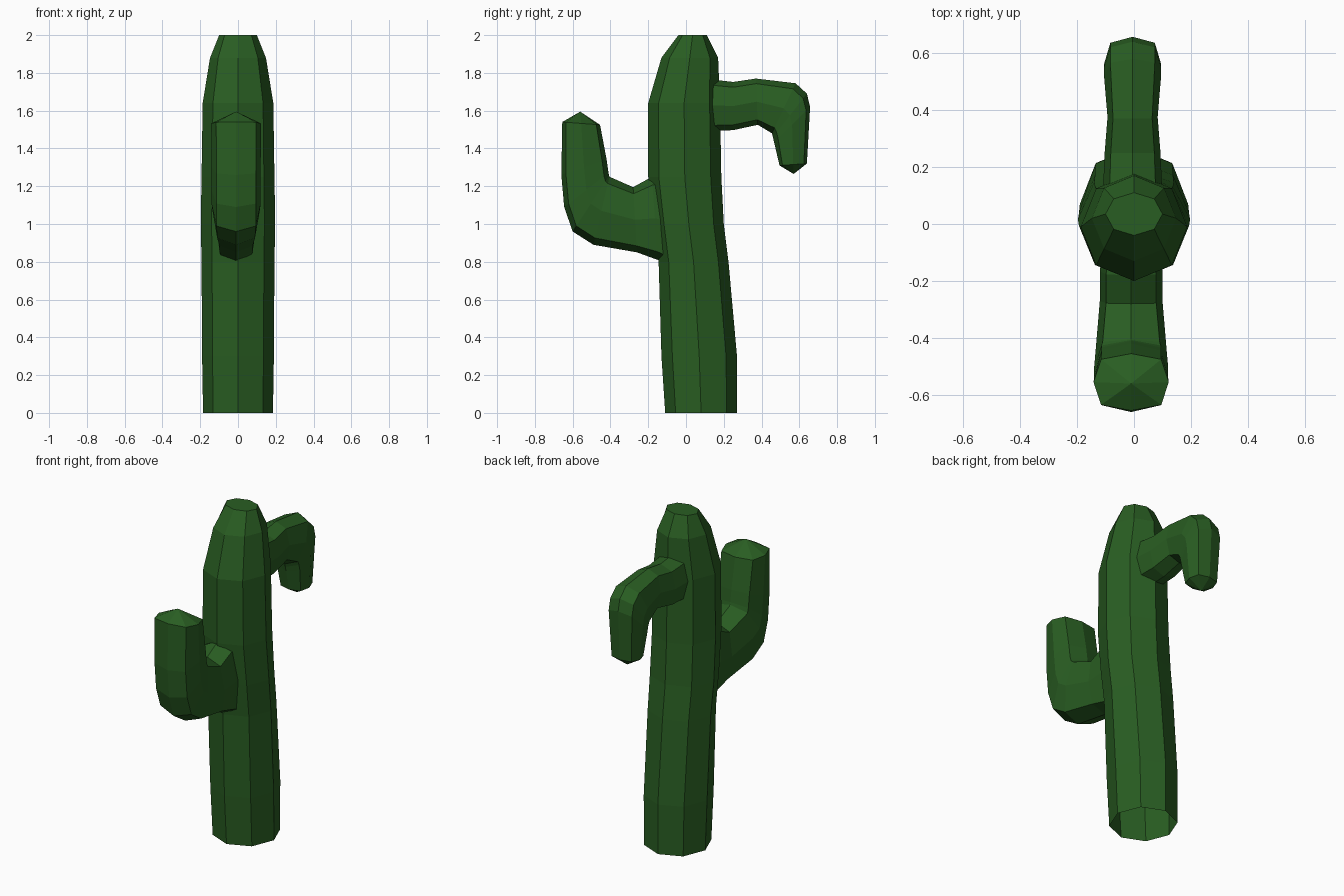
import bpy, bmesh
from math import sin, cos, pi

if "Cube" in bpy.data.objects:
    bpy.data.objects.remove(bpy.data.objects["Cube"])

green = bpy.data.materials.new("cactus_green")
green.diffuse_color = (0.022, 0.11, 0.016, 1)
green.use_nodes = True
green.node_tree.nodes["Principled BSDF"].inputs["Base Color"].default_value = green.diffuse_color


def loft(name, rings, corner, tip=None, shift=0.0):
    """Eight-sided tube; each ring is (outer y, z), (inner y, z), half width in x."""
    bm = bmesh.new()
    loops = []
    for (y0, z0), (y1, z1), w in rings:
        loop = []
        for i in range(8):
            c, s = cos(i * pi / 4), sin(i * pi / 4)
            if i % 2:
                c, s = [corner if v > 0 else -corner for v in (c, s)]
            t = (1 - c) / 2
            loop.append(bm.verts.new((shift + w * s, y0 + (y1 - y0) * t, z0 + (z1 - z0) * t)))
        loops.append(loop)
    for a, b in zip(loops, loops[1:]):
        for i in range(8):
            j = (i + 1) % 8
            bm.faces.new((a[i], a[j], b[j], b[i]))
    end = loops[-1]
    if tip:
        v = bm.verts.new((shift, *tip))
        for i in range(8):
            bm.faces.new((end[i], end[(i + 1) % 8], v))
    else:
        bm.faces.new(end)
    bmesh.ops.recalc_face_normals(bm, faces=bm.faces)
    mesh = bpy.data.meshes.new(name)
    bm.to_mesh(mesh)
    bm.free()
    mesh.materials.append(green)
    obj = bpy.data.objects.new(name, mesh)
    bpy.context.collection.objects.link(obj)
    return obj


# Trunk, open underneath: z, front y, back y, half width
trunk = [(0, -0.11, 0.27, 0.185), (0.3, -0.13, 0.27, 0.19), (0.8, -0.145, 0.225, 0.193),
         (1.0, -0.17, 0.2, 0.197), (1.25, -0.2, 0.187, 0.193), (1.64, -0.2, 0.18, 0.187),
         (1.88, -0.13, 0.17, 0.148), (2.0, -0.04, 0.11, 0.1)]
loft("trunk", [((f, z), (b, z), w) for z, f, b, w in trunk], 0.71)

# Front arm, bending upward
loft("front_arm", [
    ((-0.09, 0.78), (-0.09, 1.25), 0.10),
    ((-0.15, 0.81), (-0.18, 1.25), 0.11),
    ((-0.26, 0.85), (-0.28, 1.195), 0.11),
    ((-0.49, 0.89), (-0.405, 1.25), 0.125),
    ((-0.60, 0.96), (-0.407, 1.255), 0.13),
    ((-0.645, 1.09), (-0.41, 1.27), 0.13),
    ((-0.66, 1.26), (-0.42, 1.34), 0.13),
    ((-0.655, 1.54), (-0.455, 1.525), 0.132)],
    0.8, tip=(-0.56, 1.595), shift=-0.01)

# Back arm, drooping downward
loft("back_arm", [
    ((0.09, 1.77), (0.09, 1.49), 0.105),
    ((0.25, 1.752), (0.25, 1.497), 0.098),
    ((0.37, 1.77), (0.38, 1.525), 0.088),
    ((0.58, 1.745), (0.455, 1.48), 0.1),
    ((0.64, 1.69), (0.46, 1.46), 0.1),
    ((0.657, 1.62), (0.467, 1.43), 0.1),
    ((0.64, 1.32), (0.495, 1.31), 0.085)],
    0.78, tip=(0.57, 1.265), shift=-0.005)
